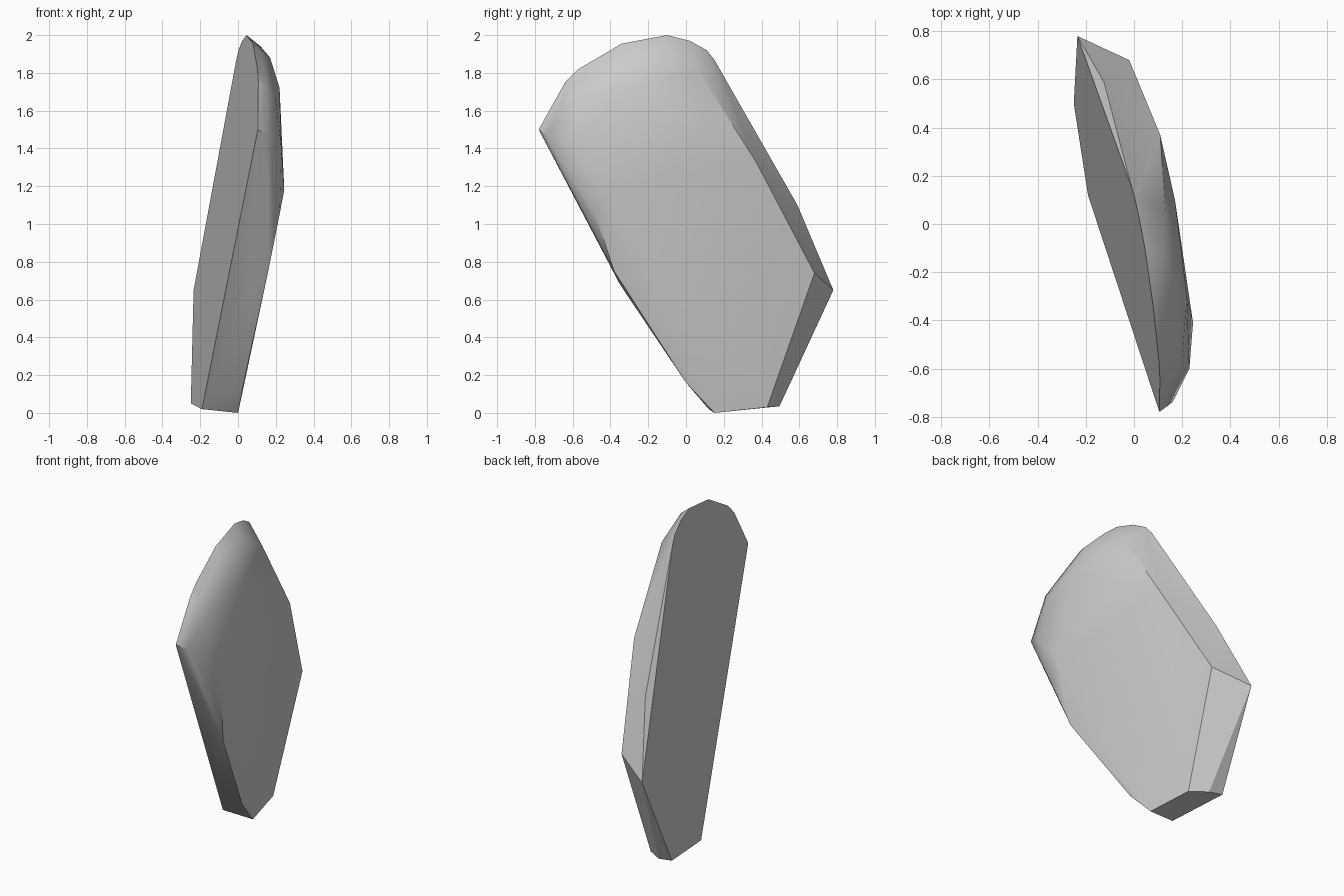
import bpy
import bmesh
import math

# Remove the default cube only
default_cube = bpy.data.objects.get("Cube")
if default_cube:
    bpy.data.objects.remove(default_cube, do_unlink=True)


def make_material(name, colour):
    material = bpy.data.materials.new(name)
    material.use_nodes = True
    material.diffuse_color = colour
    shader = next(node for node in material.node_tree.nodes
                  if node.type == "BSDF_PRINCIPLED")
    shader.inputs["Base Color"].default_value = colour
    return material


def place_on_plane(outline, offset, slope_y, slope_z):
    """Lift a (y, z) outline onto a tilted cleavage plane."""
    return [(offset + slope_y * y + slope_z * z, y, z) for y, z in outline]


# Flat cleaved side of the slab
cleaved_outline = [
    (-.78, 1.5), (-.64, 1.75), (-.57, 1.82), (-.34, 1.955), (-.1, 2),
    (.02, 1.97), (.11, 1.92), (.15, 1.87), (.78, .65), (.5, .05), (.12, .02),
]
cleaved_side = place_on_plane(cleaved_outline, -.1735, -.163, .101)

# Broad worn side, flat in the middle
worn_outline = [(.15, 0), (.43, .03), (.68, .74), (.44, 1.2), (.37, 1.33)]
worn_side = place_on_plane(worn_outline, .03, -.197, .114)

# Rounded shoulder running over the top
shoulder = [
    (.12, -.12, 1.94), (.12, -.34, 1.92), (.17, -.25, 1.88),
    (.22, -.3, 1.72), (.2, -.56, 1.66), (.15, -.62, 1.73),
    (.17, .1, 1.48), (.13, .06, 1.82), (.23, -.6, 1.4), (.16, -.74, 1.47),
]

# Narrow lower edge and the long rear ridge
lower_edge = [
    (.245, -.41, 1.18), (.22, -.48, 1.05), (.16, -.38, .75),
    (.08, -.35, .68), (.03, 0, .16),
]
rear_ridge = [(-.125, .59, 1.1), (-.154, .495, .035)]

# Wrap all the facets into one solid stone
stone_mesh = bmesh.new()
for point in cleaved_side + worn_side + shoulder + lower_edge + rear_ridge:
    stone_mesh.verts.new(point)
hull = bmesh.ops.convex_hull(stone_mesh, input=stone_mesh.verts)
unused = {item for item in hull["geom_interior"] + hull["geom_unused"]
          if isinstance(item, bmesh.types.BMVert)}
bmesh.ops.delete(stone_mesh, geom=list(unused), context="VERTS")
bmesh.ops.dissolve_limit(stone_mesh, angle_limit=math.radians(2),
                         verts=stone_mesh.verts, edges=stone_mesh.edges)
bmesh.ops.recalc_face_normals(stone_mesh, faces=stone_mesh.faces)

mesh = bpy.data.meshes.new("stone_slab")
stone_mesh.to_mesh(mesh)
stone_mesh.free()
mesh.materials.append(make_material("stone_grey", (.6, .6, .6, 1)))

stone = bpy.data.objects.new("stone_slab", mesh)
bpy.context.collection.objects.link(stone)

# Soft shading over the rounded shoulder, crisp broken edges
bpy.ops.object.select_all(action="DESELECT")
stone.select_set(True)
bpy.context.view_layer.objects.active = stone
bpy.ops.object.shade_smooth_by_angle(angle=math.radians(30))
